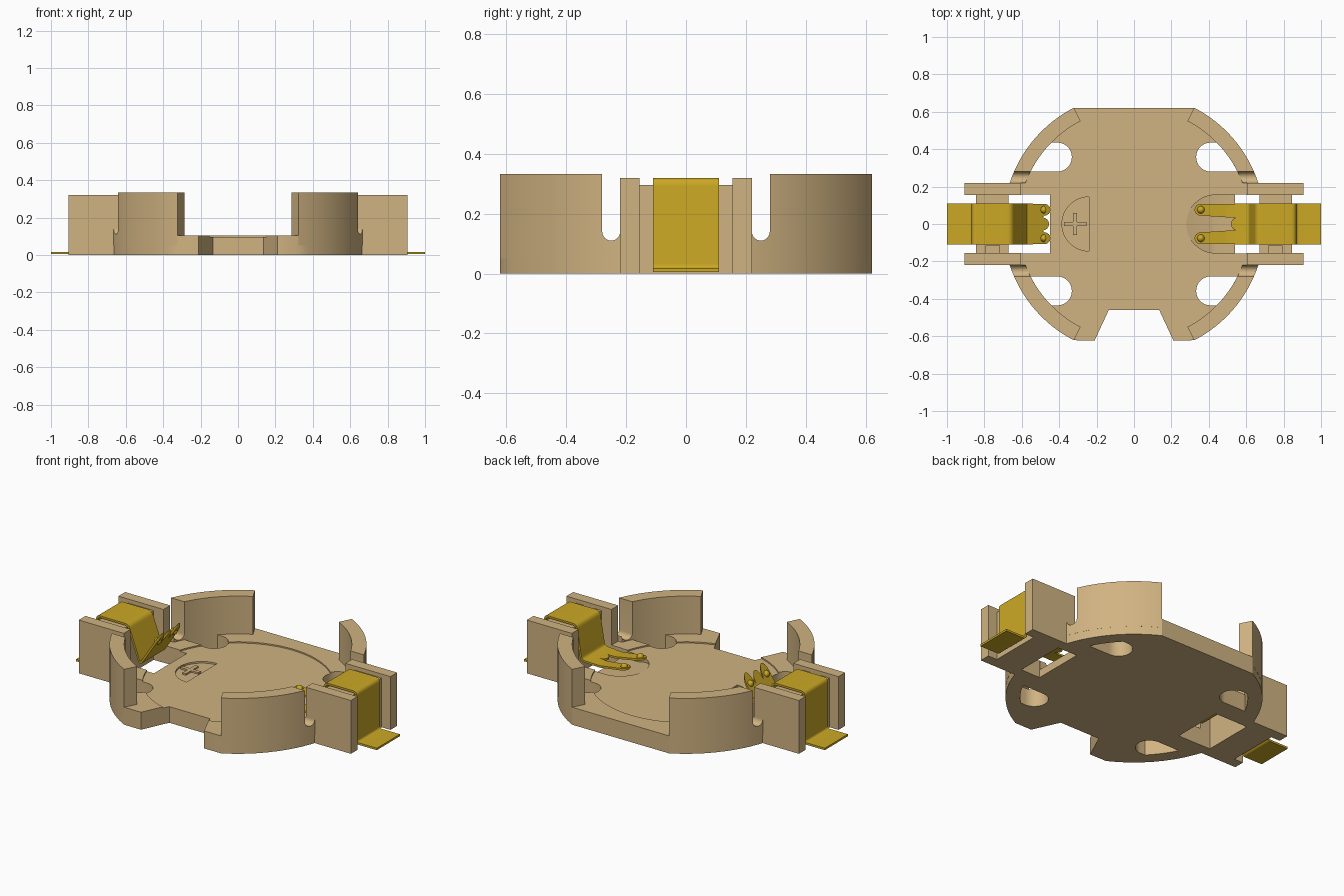
import bpy, bmesh
from math import sin, cos, asin, radians, degrees
from mathutils import Vector

if "Cube" in bpy.data.objects:
    bpy.data.objects.remove(bpy.data.objects["Cube"])


def material(name, rgb):
    m = bpy.data.materials.new(name)
    m.use_nodes = True
    m.diffuse_color = (*rgb, 1)
    bsdf = m.node_tree.nodes["Principled BSDF"]
    bsdf.inputs["Base Color"].default_value = (*rgb, 1)
    bsdf.inputs["Roughness"].default_value = 0.6
    return m


TAN = material("tan plastic", (0.63, 0.45, 0.22))
GOLD = material("gold metal", (0.60, 0.39, 0.018))


def arc(r, a, b, cx=0, cy=0, n=24):
    return [(cx + r * cos(radians(a + (b - a) * i / n)),
             cy + r * sin(radians(a + (b - a) * i / n))) for i in range(n + 1)]


def rect(x0, x1, y0, y1):
    return [(x0, y0), (x1, y0), (x1, y1), (x0, y1)]


def flip(pts, sx, sy=1):
    return [(x * sx, y * sy) for x, y in pts]


def prism(name, pts, lo, hi, axis="z", mat=TAN):
    """Extrude a flat outline between lo and hi along an axis."""
    place = {"z": lambda a, b, h: (a, b, h),
             "x": lambda a, b, h: (h, a, b),
             "y": lambda a, b, h: (a, h, b)}[axis]
    bm = bmesh.new()
    bottom = [bm.verts.new(place(a, b, lo)) for a, b in pts]
    top = [bm.verts.new(place(a, b, hi)) for a, b in pts]
    bm.faces.new(bottom)
    bm.faces.new(top)
    for i in range(len(pts)):
        j = (i + 1) % len(pts)
        bm.faces.new((bottom[i], bottom[j], top[j], top[i]))
    bmesh.ops.recalc_face_normals(bm, faces=bm.faces)
    me = bpy.data.meshes.new(name)
    bm.to_mesh(me)
    bm.free()
    me.materials.append(mat)
    ob = bpy.data.objects.new(name, me)
    bpy.context.collection.objects.link(ob)
    return ob


def boolean(ob, cutter, op="DIFFERENCE"):
    mod = ob.modifiers.new("cut", "BOOLEAN")
    mod.operation, mod.solver, mod.object = op, "EXACT", cutter
    bpy.context.view_layer.objects.active = ob
    bpy.ops.object.modifier_apply(modifier=mod.name)
    bpy.data.objects.remove(cutter)


# Base plate: disc with straight front and back, and a front notch
R, INNER, END = 0.70, 0.62, 62.6
outline = (arc(R, -END, END) + arc(R, 180 - END, 180 + END)
           + [(-0.21, -0.622), (-0.135, -0.46), (0.135, -0.46), (0.21, -0.622)])
base = prism("base_plate", outline, 0, 0.105)
boolean(base, prism("dish", arc(0.52, 0, 357, n=119), 0.097, 0.3))

# Drain holes beside the walls
low, high = (degrees(asin(y / INNER)) for y in (0.28, 0.435))
hole = arc(0.0775, 90, 270, 0.41, 0.3575) + arc(INNER, low, high, n=8)
for sx in (1, -1):
    for sy in (1, -1):
        boolean(base, prism("hole", flip(hole, sx, sy), -0.1, 0.3))

# Openings under the contacts, and a sloped finger recess on the left
boolean(base, prism("opening", rect(-0.672, -0.45, -0.157, 0.157), -0.1, 0.3))
boolean(base, prism("opening", rect(0.54, 0.672, -0.157, 0.157), -0.1, 0.3))
recess = prism("recess", arc(0.155, 90, 270, 0.435) + rect(0.56, 0.56, -0.155, 0.155)[1:3],
               0, 0.3)
ramp = [(0.27, 0.2), (0.27, 0.1), (0.42, 0.055), (0.6, 0.045), (0.6, 0.2)]
boolean(recess, prism("ramp", ramp, -0.3, 0.3, "y"), "INTERSECT")
boolean(base, recess)

# Polarity mark: sunk half disc with a cross standing in it
boolean(base, prism("mark", arc(0.145, 90, 270, -0.24), 0.087, 0.3))
w, s = 0.011, 0.06
quarter = [(s, w), (w, w), (w, s)]
cross = []
for sx, sy in ((1, 1), (-1, 1), (-1, -1), (1, -1)):
    pts = flip(quarter, sx, sy)
    cross += pts if sx * sy > 0 else pts[::-1]
prism("polarity_cross", [(x - 0.315, y) for x, y in cross], 0.085, 0.097)

# Curved retaining walls with a rounded relief slot beside each arm
wall = (arc(R, degrees(asin(0.22 / R)), END)
        + arc(INNER, END, degrees(asin(0.22 / INNER))))
slot = arc(0.03, 180, 360, 0.25, 0.14, 12) + [(0.28, 0.5), (0.21, 0.5), (0.21, 0.14)]
for sx, side in ((1, "left"), (-1, "right")):
    for sy, end in ((1, "back"), (-1, "front")):
        ob = prism(f"wall_{end}_{side}", flip(wall, sx, sy), 0.05, 0.333)
        boolean(ob, prism("slot", flip(slot, sy), -1, 1, "x"))
        # Arm plates that flank the contact
        prism(f"arm_{end}_{side}", flip(rect(0.605, 0.905, 0.156, 0.22), sx, sy), 0, 0.32)
    # Post that carries the contact
    post = prism(f"contact_post_{side}", flip(rect(0.67, 0.845, -0.16, 0.16), sx), 0, 0.296)
    boolean(post, prism("post_notch", flip(rect(0.72, 0.79, -0.2, -0.115), sx), 0.2, 0.4))


def rounded(path, r):
    """Round the inner corners of a path."""
    p = [Vector(q) for q in path]
    out = [p[0]]
    for a, b, c in zip(p, p[1:], p[2:]):
        s, e = b + (a - b).normalized() * r, b + (c - b).normalized() * r
        for i in range(7):
            t = i / 6
            out.append(s * (1 - t) ** 2 + b * 2 * t * (1 - t) + e * t * t)
    return out + [p[-1]]


def ribbon(path, t):
    """Closed outline of a strip of thickness t along a path."""
    one, two = [], []
    for i, p in enumerate(path):
        d = (path[min(i + 1, len(path) - 1)] - path[max(i - 1, 0)]).normalized()
        n = Vector((-d.y, d.x)) * t / 2
        one.append(tuple(p + n))
        two.append(tuple(p - n))
    return one + two[::-1]


def contact(side, sx, tail, tip, root, gap):
    """Bent spring strip, forked into two round-tipped fingers."""
    path = [(1, 0.011), (0.862, 0.011), (0.862, 0.314), (0.655, 0.314)] + tail
    strip = ribbon(rounded(path, 0.022), 0.012)
    ob = prism(f"spring_contact_{side}", flip(strip, sx), -0.11, 0.11, "y", GOLD)
    half = ([(1.1, 0.12), (0.56, 0.12), (0.54, 0.108)]
            + arc(0.031, 90, 270, tip + 0.028, 0.076, 12)
            + arc(gap, 90, 180, root, 0, 8)[:-1])
    plan = half + [(root - gap, 0)] + flip(half, 1, -1)[::-1]
    boolean(ob, prism("plan", flip(plan, sx), -0.1, 0.5, mat=GOLD), "INTERSECT")
    # Contact bumps on the fingertips
    (x0, z0), (x1, z1) = tail[-2:]
    x = tip + 0.03
    z = z0 + (z1 - z0) * (x - x0) / (x1 - x0)
    for y in (0.076, -0.076):
        bpy.ops.mesh.primitive_uv_sphere_add(segments=16, ring_count=8, radius=0.02,
                                             location=(sx * x, y, z + 0.006))
        bump = bpy.context.object
        bump.name = f"contact_bump_{side}"
        bump.data.materials.append(GOLD)


contact("left", 1, [(0.62, 0.112), (0.5, 0.105), (0.32, 0.132)], 0.327, 0.55, 0.032)
contact("right", -1, [(0.575, 0.10), (0.44, 0.31)], 0.45, 0.49, 0.035)

# Smooth the curved sides and keep the edges sharp
bpy.ops.object.select_all(action="DESELECT")
for ob in bpy.context.scene.objects:
    if ob.type == "MESH":
        ob.select_set(True)
        bpy.context.view_layer.objects.active = ob
bpy.ops.object.shade_smooth_by_angle(angle=radians(30))
